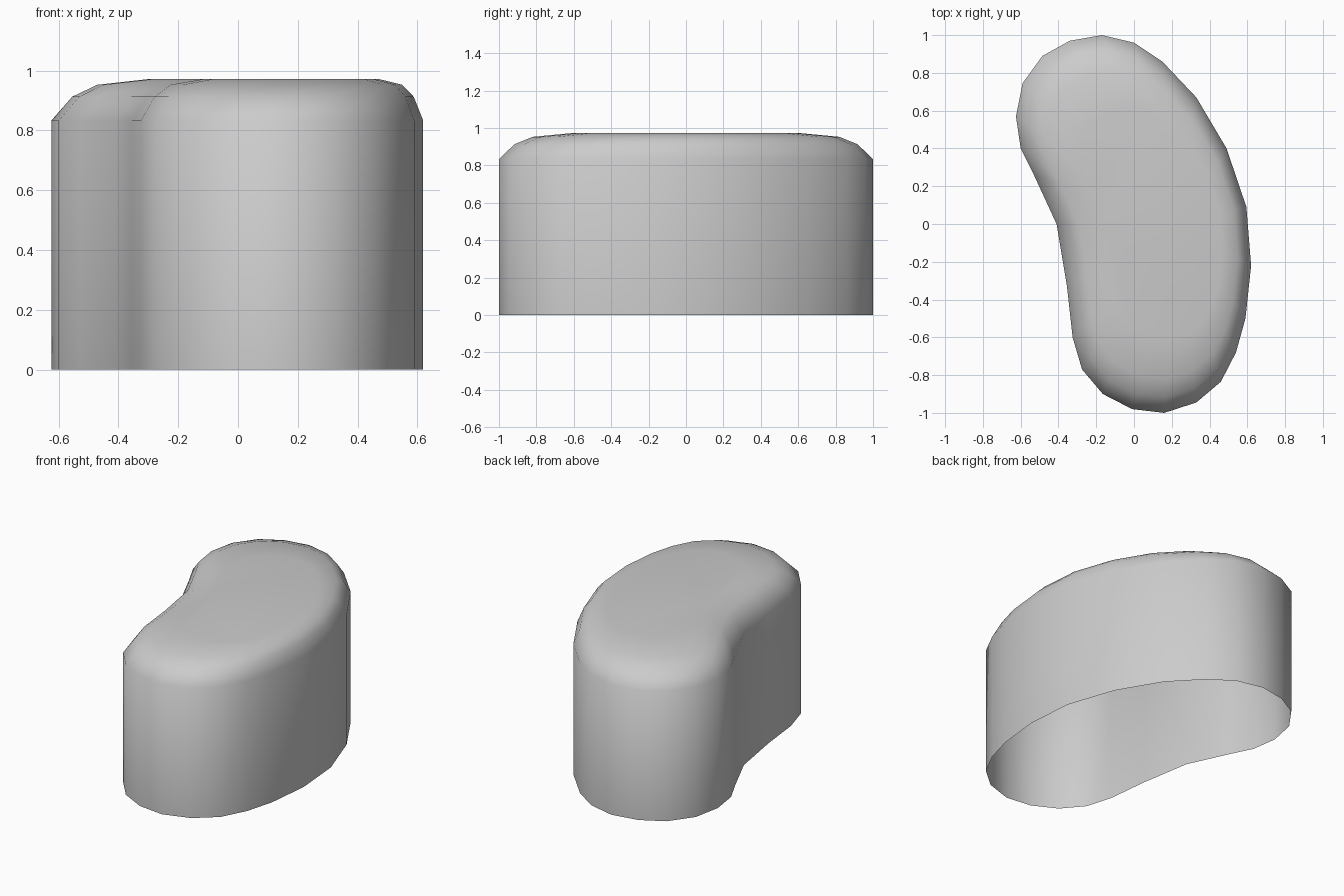
import bpy, bmesh

if "Cube" in bpy.data.objects:
    bpy.data.objects.remove(bpy.data.objects["Cube"])

# Kidney-shaped outline, seen from above
outline = [(-0.17, 1.0), (-0.34, 0.97), (-0.485, 0.89), (-0.59, 0.745), (-0.625, 0.57),
           (-0.60, 0.40), (-0.53, 0.26), (-0.41, 0.0), (-0.355, -0.33), (-0.325, -0.60),
           (-0.275, -0.77), (-0.165, -0.90), (-0.01, -0.98), (0.16, -1.0), (0.33, -0.945),
           (0.46, -0.835), (0.54, -0.68), (0.59, -0.50), (0.62, -0.22), (0.595, 0.09),
           (0.49, 0.40), (0.33, 0.67), (0.15, 0.86), (0.0, 0.96)]

# Straight wall, then a shoulder drawn in toward an off-centre point
centre_x = 0.23
levels = [(0.0, 1.0), (0.833, 1.0), (0.913, 0.918), (0.953, 0.82), (0.973, 0.61)]

bm = bmesh.new()
rings = [[bm.verts.new((centre_x + (x - centre_x) * s, y * s, z)) for x, y in outline]
         for z, s in levels]
n = len(outline)
for low, high in zip(rings, rings[1:]):
    for i in range(n):
        j = (i + 1) % n
        bm.faces.new((low[i], low[j], high[j], high[i]))

# Flat top; the underside stays open
bm.faces.new(rings[-1])
for f in bm.faces:
    f.smooth = True
bm.normal_update()

mesh = bpy.data.meshes.new("kidney_block")
bm.to_mesh(mesh)
bm.free()
block = bpy.data.objects.new("kidney_block", mesh)
bpy.context.collection.objects.link(block)
